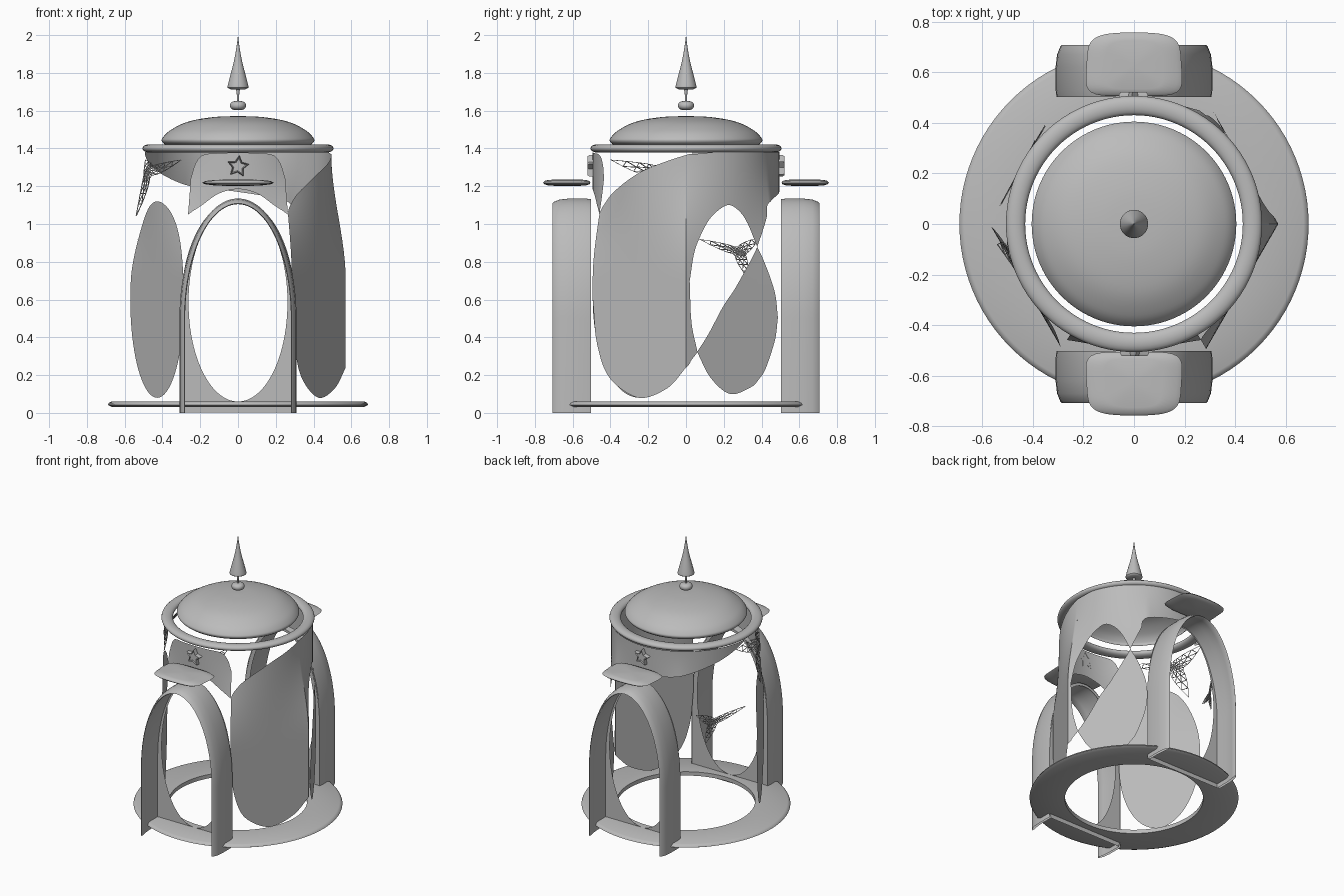
import bpy, bmesh
from math import sin, cos, tan, atan, pi, radians, degrees, sqrt
from mathutils import Vector

cube = bpy.data.objects.get("Cube")
if cube:
    bpy.data.objects.remove(cube)

stone = bpy.data.materials.new("pale grey stone")
stone.use_nodes = True
GREY = (0.5, 0.5, 0.5, 1)
stone.diffuse_color = GREY
stone.node_tree.nodes["Principled BSDF"].inputs["Base Color"].default_value = GREY

APOTHEM = 0.494


def finish(name, bm, smooth=40):
    bmesh.ops.remove_doubles(bm, verts=bm.verts, dist=0.0003)
    mesh = bpy.data.meshes.new(name)
    bm.to_mesh(mesh)
    bm.free()
    mesh.materials.append(stone)
    obj = bpy.data.objects.new(name, mesh)
    bpy.context.collection.objects.link(obj)
    bpy.ops.object.select_all(action='DESELECT')
    obj.select_set(True)
    bpy.context.view_layer.objects.active = obj
    bpy.ops.object.shade_smooth_by_angle(angle=radians(smooth))
    return obj


def add_grid(bm, loops, closed=False):
    """Bridge consecutive point loops with quads."""
    rows = [[bm.verts.new(p) for p in loop] for loop in loops]
    for a, b in zip(rows, rows[1:]):
        n = len(a)
        for i in range(n if closed else n - 1):
            j = (i + 1) % n
            bm.faces.new((a[i], a[j], b[j], b[i]))


def lathe(name, profile, closed=False, steps=96):
    bm = bmesh.new()
    pts = profile + profile[:1] if closed else profile
    ring = [2 * pi * i / steps for i in range(steps)]
    add_grid(bm, [[(r * cos(t), r * sin(t), z) for t in ring] for r, z in pts], True)
    if not closed:
        bmesh.ops.dissolve_degenerate(bm, dist=0.0002, edges=bm.edges)
    return finish(name, bm)


def spline(rows, steps=8):
    """Smooth curve through a few control tuples."""
    pts = [Vector(r) for r in rows]
    pts = [pts[0] * 2 - pts[1]] + pts + [pts[-1] * 2 - pts[-2]]
    out = []
    for a, b, c, d in zip(pts, pts[1:], pts[2:], pts[3:]):
        for k in range(steps):
            t = k / steps
            out.append(b + (c - a) * t / 2 + (a * 2 - b * 5 + c * 4 - d) * t * t / 2
                       + (b * 3 - a - c * 3 + d) * t ** 3 / 2)
    return out + [pts[-2]]


def wall_point(az, z):
    """Hexagonal wall below that blends into a round drum at the top."""
    hexagon = APOTHEM / cos(radians(az % 60 - 30))
    s = min(1, max(0, (z - 0.7) / 0.67))
    r = hexagon + (APOTHEM - hexagon) * s * s * (3 - 2 * s)
    return (r * cos(radians(az)), r * sin(radians(az)), z)


def wall_sheet(name, rows, smooth=True):
    """Wall piece from rows of azimuth, lower height, upper height."""
    cols = spline(rows) if smooth else rows
    bm = bmesh.new()
    add_grid(bm, [[wall_point(a, hi + (lo - hi) * k / 20) for k in range(21)]
                  for a, lo, hi in cols])
    return finish(name, bm, 25)


# Base ring
lathe("base_ring", [(0.457, 0.032), (0.67, 0.032), (0.69, 0.042), (0.685, 0.052),
                    (0.67, 0.06), (0.457, 0.06)], True)

# Broken walls
wall_sheet("left_front_wall", [(-60, .6, 1.06), (-57.5, .36, 1.1), (-49.7, .18, 1.17),
                               (-30.4, .08, 1.27), (-11, .13, 1.335), (0, .24, 1.365),
                               (2, .26, 1.37)])
wall_sheet("left_wall_tip", [(2, .26, .7), (3, .28, .48), (6.4, .32, .325)])
wall_sheet("left_upper_wall", [(2, .7, 1.37), (5, .86, 1.37), (11, .98, 1.375),
                               (17, 1.05, 1.38), (26.4, 1.1, 1.38), (34.5, 1.07, 1.38),
                               (41, 1.0, 1.38), (47.3, .88, 1.38)])
wall_sheet("back_upper_wall", [(47.3, .88, 1.38), (55, 1.03, 1.38), (60, 1.12, 1.38),
                               (90, 1.17, 1.38), (120, 1.2, 1.38), (150, 1.28, 1.38),
                               (176, 1.37, 1.38)])
wall_sheet("left_back_panel", [(6.4, .32, .325), (13.5, .2, .42), (23, .12, .56),
                               (31.8, .1, .66), (43.6, .14, .82), (47.3, .17, .88)])
wall_sheet("left_back_panel_edge", [(47.3, .17, .88), (52, .23, .79), (57.5, .38, .64),
                                    (59.2, .5, .51)])
wall_sheet("front_upper_wall", [(-120, 1.05, 1.24), (-117, 1.07, 1.32), (-112, 1.1, 1.365),
                                (-102, 1.16, 1.375), (-90, 1.185, 1.378), (-78, 1.16, 1.375),
                                (-68, 1.1, 1.365), (-63, 1.07, 1.32), (-60, 1.05, 1.24)])

# Oval panel on the right front
oval = []
for i in range(41):
    t = pi * i / 40
    h = 0.52 * sin(t)
    oval.append((210 - degrees(atan(0.285 * cos(t) / APOTHEM)), 0.6 - h, 0.6 + h))
wall_sheet("right_front_panel", oval, False)


# Cobwebs with three drawn-out corners
def cobweb(name, corners, centre, n=9):
    bm = bmesh.new()
    centre = Vector(centre)
    grid = {}
    for i in range(n + 1):
        for j in range(n + 1 - i):
            w = (i / n, j / n, (n - i - j) / n)
            p = sum((Vector(c) * k for c, k in zip(corners, w)), Vector())
            grid[i, j] = bm.verts.new(p.lerp(centre, min(0.75, 1.35 * (1 - max(w)))))
    for i in range(n):
        for j in range(n - i):
            bm.faces.new((grid[i, j], grid[i + 1, j], grid[i, j + 1]))
            if i + j < n - 1:
                bm.faces.new((grid[i + 1, j], grid[i + 1, j + 1], grid[i, j + 1]))
    obj = finish(name, bm)
    wire = obj.modifiers.new("strands", 'WIREFRAME')
    wire.thickness = 0.005


cobweb("lower_cobweb", [(-.53, .07, .92), (-.35, .39, .93), (-.39, .33, .71)],
       (-.41, .29, .85))
cobweb("upper_cobweb", [(-.3, -.4, 1.34), (-.49, .12, 1.34), (-.54, -.08, 1.04)],
       (-.49, -.16, 1.29))


def doorway(side, turn):
    # Deep arch shell with a rounded outer lip
    def arch(inset, y):
        a, top = 0.31 - inset, 1.135 - inset
        curve = [(a * cos(pi * i / 48), 0.5 + (top - 0.5) * sin(pi * i / 48))
                 for i in range(49)]
        return [(x, -y, z) for x, z in [(a, 0)] + curve + [(-a, 0)]]

    bm = bmesh.new()
    section = [(.004, .502), (0, .53), (0, .62), (.006, .67), (.018, .7), (.026, .708),
               (.03, .7), (.022, .66), (.016, .6), (.016, .505)]
    add_grid(bm, [arch(*s) for s in section])
    # Back plate with an oval opening
    outer, inner = [], []
    for i in range(96):
        c, s = cos(2 * pi * i / 96), sin(2 * pi * i / 96)
        x, z = 0.262 * c, 0.525 * s
        if s >= 0:
            ox, oz = 0.3 * c, 0.543 * s
        else:
            k = min(0.305 / max(abs(x), 1e-6), 0.584 / max(abs(z), 1e-6))
            ox, oz = x * k, z * k
        outer.append((ox, -0.505, 0.585 + oz))
        inner.append((x, -0.505, 0.585 + z))
    add_grid(bm, [outer, inner], True)
    finish(side + "_arch", bm).rotation_euler.z = turn

    # Canopy slab with a thin rounded rim
    bm = bmesh.new()
    outline = []
    for i in range(64):
        c, s = cos(2 * pi * i / 64), sin(2 * pi * i / 64)
        d = (abs(c) ** 5 + abs(s) ** 5) ** 0.2
        x, y = c / d, s / d
        outline.append((0.188 * x * (1 + 0.04 * y), 0.12 * y - 0.012 * (1 - x * x) * (y < 0)))
    layers = [(0.0, 1.201), (.6, 1.203), (.9, 1.21), (1, 1.218), (.9, 1.228),
              (.6, 1.234), (0.0, 1.236)]
    add_grid(bm, [[(x * k, y * (0.4 + 0.6 * k if k else 0) - 0.625, z) for x, y in outline]
                  for k, z in layers], True)
    bmesh.ops.dissolve_degenerate(bm, dist=0.0002, edges=bm.edges)
    finish(side + "_canopy", bm).rotation_euler.z = turn

    # Raised star
    bm = bmesh.new()

    def star(scale, y):
        return [((0.06 if i % 2 == 0 else 0.031) * scale * sin(pi * i / 5 + 0.12), y,
                 1.305 + (0.06 if i % 2 == 0 else 0.031) * scale * cos(pi * i / 5 + 0.12))
                for i in range(10)]
    add_grid(bm, [star(1, -.492), star(1, -.512), star(.88, -.522), star(.72, -.515),
                  star(0, -.515)], True)
    bmesh.ops.dissolve_degenerate(bm, dist=0.0002, edges=bm.edges)
    finish(side + "_star", bm, 20).rotation_euler.z = turn


for side, turn in (("front", 0), ("back", pi)):
    doorway(side, turn)

# Eaves ring, dome and finial
lathe("eaves_ring", [(0.468 + 0.038 * cos(2 * pi * i / 16), 1.4 + 0.022 * sin(2 * pi * i / 16))
                     for i in range(16)], True)
dome = spline([(.385, 1.42), (.402, 1.435), (.4, 1.455), (.36, 1.495), (.27, 1.54),
               (.14, 1.565), (.0, 1.572)], 5)
lathe("dome", [tuple(p) for p in dome])
bead = [(0.043 * sin(pi * i / 12) ** 0.6, 1.627 - 0.024 * cos(pi * i / 12))
        for i in range(1, 12)]
lathe("finial_bead", [(0, 1.603)] + bead + [(0, 1.651)], steps=32)
lathe("finial_stem", [(.005, 1.645), (.006, 1.68), (.011, 1.72)], steps=24)
spike = spline([(.054, 1.72), (.055, 1.73), (.04, 1.79), (.022, 1.86), (.009, 1.93), (0, 2)], 4)
lathe("finial_spike", [(0, 1.712), (.04, 1.713)] + [tuple(p) for p in spike], steps=32)
